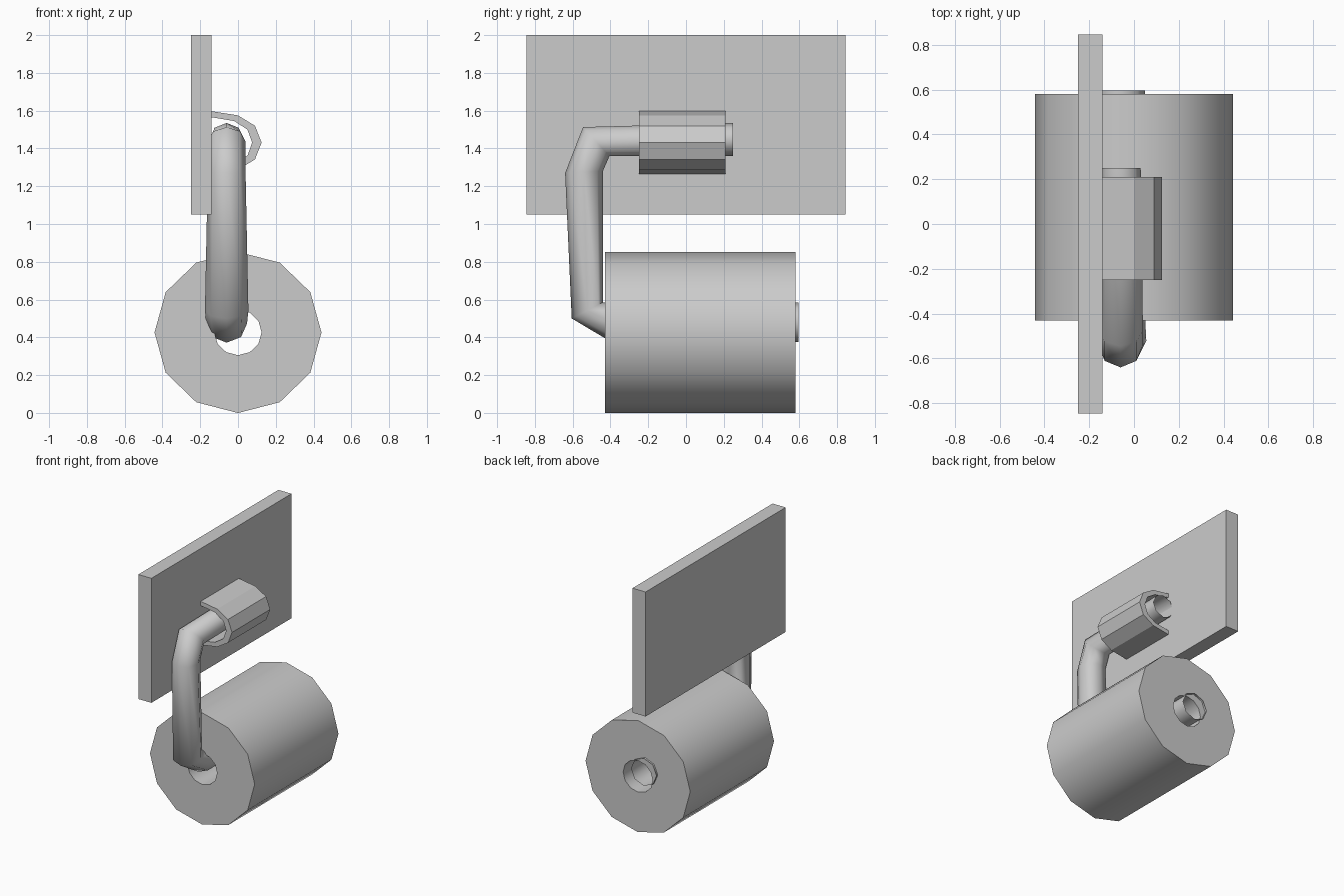
import bpy
import bmesh
from math import sin, cos, pi
from mathutils import Vector

if "Cube" in bpy.data.objects:
    bpy.data.objects.remove(bpy.data.objects["Cube"])


def finish(name, bm, smooth=None):
    bmesh.ops.recalc_face_normals(bm, faces=bm.faces[:])
    mesh = bpy.data.meshes.new(name)
    bm.to_mesh(mesh)
    bm.free()
    ob = bpy.data.objects.new(name, mesh)
    bpy.context.collection.objects.link(ob)
    if smooth:
        bpy.ops.object.select_all(action='DESELECT')
        ob.select_set(True)
        bpy.context.view_layer.objects.active = ob
        bpy.ops.object.shade_smooth_by_angle(angle=smooth)
    return ob


def bridge(bm, rings, closed=False):
    """Skin quads between successive rings of points."""
    vs = [[bm.verts.new(p) for p in r] for r in rings]
    n = len(vs[0])
    for a, b in zip(vs, vs[1:] + vs[:1] if closed else vs[1:]):
        for i in range(n):
            j = (i + 1) % n
            bm.faces.new((a[i], a[j], b[j], b[i]))


# Wall plate
bm = bmesh.new()
bmesh.ops.create_cube(bm, size=1)
for v in bm.verts:
    v.co = Vector((v.co.x * 0.11 - 0.195, v.co.y * 1.69, v.co.z * 0.95 + 1.525))
finish("wall_plate", bm)

# Paper roll with a through hole
def roll_ring(r, y, n=12):
    return [(r * sin(2 * pi * i / n), y, 0.426 - 0.965 * r * cos(2 * pi * i / n))
            for i in range(n)]

bm = bmesh.new()
bridge(bm, [roll_ring(0.442, -0.43), roll_ring(0.442, 0.58),
            roll_ring(0.125, 0.58), roll_ring(0.125, -0.43)], closed=True)
finish("paper_roll", bm, 0.7)

# Bent holder arm, open at both ends: outer (y, z), inner (y, z), half width
sections = [
    ((0.25, 1.535), (0.25, 1.36), 0.09),
    ((-0.545, 1.513), (-0.405, 1.36), 0.10),
    ((-0.64, 1.27), (-0.44, 1.28), 0.10),
    ((-0.605, 0.50), (-0.44, 0.585), 0.115),
    ((-0.39, 0.372), (-0.37, 0.575), 0.108),
    ((0.595, 0.375), (0.595, 0.585), 0.108),
]
rings = []
for outer, inner, w in sections:
    o, i = Vector((-0.06, *outer)), Vector((-0.06, *inner))
    mid, half = (o + i) / 2, (o - i) / 2
    rings.append([mid + half * cos(k * pi / 4) + Vector((w * sin(k * pi / 4), 0, 0))
                  for k in range(8)])
bm = bmesh.new()
bridge(bm, rings)
finish("holder_arm", bm, 1.1)

# C-shaped clip holding the arm to the plate
outer = [(-0.14, 1.597), (0, 1.575), (0.09, 1.52), (0.125, 1.431)]
inner = [(-0.14, 1.565), (-0.02, 1.545), (0.05, 1.50), (0.075, 1.431)]
mirror = lambda pts: [(x, 2 * 1.431 - z) for x, z in reversed(pts[:-1])]
outer += mirror(outer)
inner += mirror(inner)
bm = bmesh.new()
bridge(bm, [[(o[0], -0.25, o[1]), (o[0], 0.21, o[1]),
             (i[0], 0.21, i[1]), (i[0], -0.25, i[1])]
            for o, i in zip(outer, inner)])
finish("arm_clip", bm)
